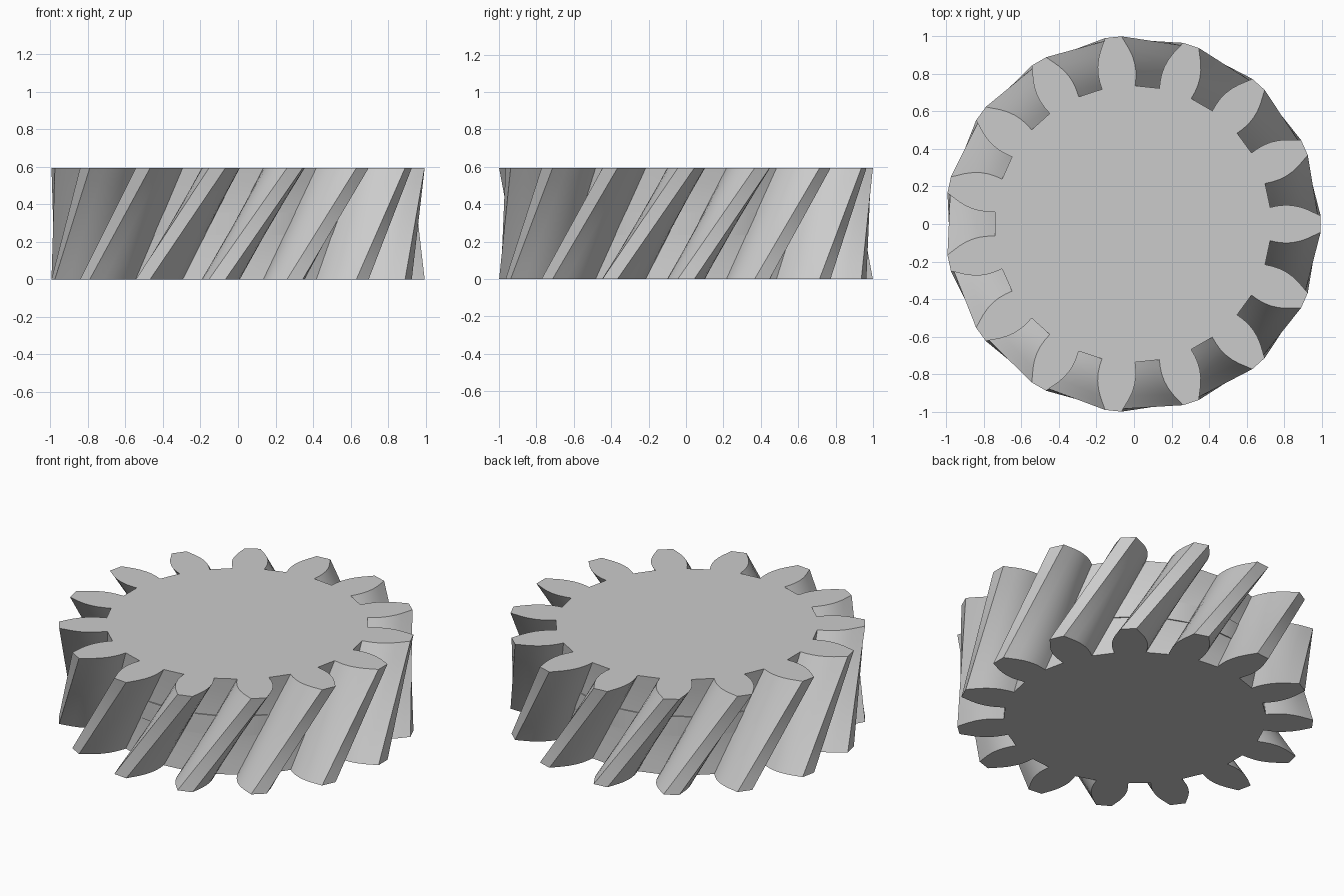
import bpy, bmesh, math
from mathutils import Vector

if "Cube" in bpy.data.objects:
    bpy.data.objects.remove(bpy.data.objects["Cube"])

TEETH, HEIGHT, LAYERS = 15, 0.593, 8
STEP = 2 * math.pi / TEETH          # also the twist: each tooth leans by one pitch
SHIFT = -0.006                      # centres the outline in x

mat = bpy.data.materials.new("plain grey")
mat.diffuse_color = (0.6, 0.6, 0.6, 1)
mat.use_nodes = True
mat.node_tree.nodes["Principled BSDF"].inputs["Base Color"].default_value = mat.diffuse_color

# Half tooth profile: (distance from axis, half width)
flank = [(0.731, 0.089), (0.77, 0.097), (0.81, 0.101), (0.85, 0.099),
         (0.89, 0.091), (0.93, 0.077), (0.97, 0.058), (1.0, 0.044)]
tooth = [(r, -w) for r, w in flank] + [(r, w) for r, w in reversed(flank)]


def outline(turn):
    pts = []
    for i in range(TEETH):
        a = i * STEP + turn
        c, s = math.cos(a), math.sin(a)
        pts += [Vector((x * c - y * s + SHIFT, x * s + y * c, 0)) for x, y in tooth]
    return pts


def finish(bm, name):
    bmesh.ops.recalc_face_normals(bm, faces=bm.faces)
    me = bpy.data.meshes.new(name)
    bm.to_mesh(me)
    bm.free()
    ob = bpy.data.objects.new(name, me)
    bpy.context.collection.objects.link(ob)
    me.materials.append(mat)
    bpy.ops.object.select_all(action='DESELECT')
    bpy.context.view_layer.objects.active = ob
    ob.select_set(True)
    bpy.ops.object.shade_smooth_by_angle(angle=math.radians(25))


# Gear body: straight rules join the bottom outline to the turned top outline,
# which gives the teeth their slant and narrow waist
bm = bmesh.new()
low, high = outline(-STEP), outline(0)
rings = []
for k in range(LAYERS + 1):
    t = k / LAYERS
    rings.append([bm.verts.new(a.lerp(b, t) + Vector((0, 0, HEIGHT * t)))
                  for a, b in zip(low, high)])
n = len(low)
for r0, r1 in zip(rings, rings[1:]):
    for i in range(n):
        j = (i + 1) % n
        bm.faces.new((r0[i], r0[j], r1[j], r1[i]))
bm.faces.new(rings[0])
bm.faces.new(rings[-1])
finish(bm, "helical_gear_body")

# Core band: just shows between the teeth at the waist
bm = bmesh.new()
bmesh.ops.create_cone(bm, cap_ends=True, segments=60, radius1=0.725, radius2=0.725, depth=0.12)
bmesh.ops.translate(bm, verts=bm.verts, vec=(SHIFT, 0, HEIGHT / 2))
finish(bm, "core_band")
